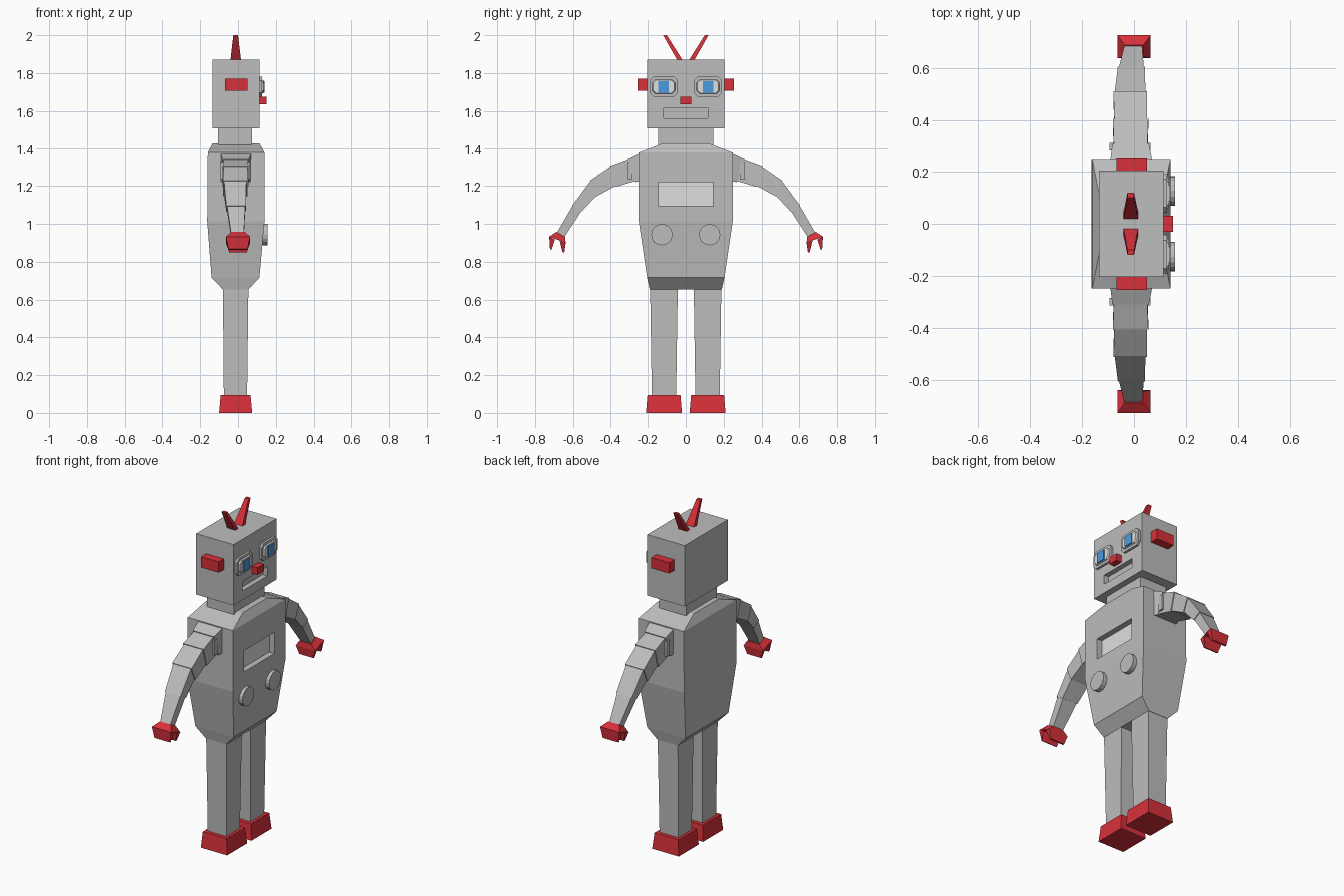
import bpy, bmesh, math
from mathutils import Vector

if "Cube" in bpy.data.objects:
    bpy.data.objects.remove(bpy.data.objects["Cube"])


def material(name, r, g, b):
    m = bpy.data.materials.new(name)
    m.diffuse_color = (r, g, b, 1)
    m.use_nodes = True
    m.node_tree.nodes["Principled BSDF"].inputs["Base Color"].default_value = m.diffuse_color
    return m


GREY = material("metal grey", 0.51, 0.51, 0.51)
LIGHT = material("light grey", 0.74, 0.74, 0.72)
RED = material("red", 0.68, 0.03, 0.042)
BLUE = material("blue", 0.075, 0.32, 0.75)


def loft(name, rings, mat):
    """Solid through a sequence of equal-sized rings, capped at both ends."""
    bm = bmesh.new()
    loops = [[bm.verts.new(p) for p in ring] for ring in rings]
    n = len(loops[0])
    for a, b in zip(loops, loops[1:]):
        for i in range(n):
            j = (i + 1) % n
            bm.faces.new((a[i], a[j], b[j], b[i]))
    bm.faces.new(loops[0])
    bm.faces.new(loops[-1])
    bmesh.ops.recalc_face_normals(bm, faces=bm.faces)
    me = bpy.data.meshes.new(name)
    bm.to_mesh(me)
    bm.free()
    me.materials.append(mat)
    ob = bpy.data.objects.new(name, me)
    bpy.context.collection.objects.link(ob)
    return ob


def rect(z, x0, x1, y0, y1):
    return [(x0, y0, z), (x1, y0, z), (x1, y1, z), (x0, y1, z)]


def box(name, x0, x1, y0, y1, z0, z1, mat):
    return loft(name, [rect(z0, x0, x1, y0, y1), rect(z1, x0, x1, y0, y1)], mat)


def octagon(x, cy, cz, hy, hz, c):
    pts = [(hy, hz - c), (hy - c, hz), (c - hy, hz), (-hy, hz - c),
           (-hy, c - hz), (c - hy, -hz), (hy - c, -hz), (hy, c - hz)]
    return [(x, cy + a, cz + b) for a, b in pts]


def circle(x, cy, cz, r, n=16):
    return [(x, cy + r * math.cos(2 * math.pi * i / n),
             cz + r * math.sin(2 * math.pi * i / n)) for i in range(n)]


def band(s, outer, inner, cx, w, k=1.0):
    """Rectangular cross-section of an arm or claw, scaled by k about its middle."""
    o, i = Vector(outer), Vector(inner)
    mid = (o + i) / 2
    o, i, w = mid + (o - mid) * k, mid + (i - mid) * k, w * k
    return [(cx - w, s * o.x, o.y), (cx + w, s * o.x, o.y),
            (cx + w, s * i.x, i.y), (cx - w, s * i.x, i.y)]


def cut(ob, *extent):
    cutter = box("recess_cutter", *extent, GREY)
    cutter.hide_render = True
    mod = ob.modifiers.new("recess", 'BOOLEAN')
    mod.operation = 'DIFFERENCE'
    mod.solver = 'EXACT'
    mod.object = cutter
    bpy.context.view_layer.objects.active = ob
    bpy.ops.object.modifier_apply(modifier=mod.name)
    bpy.data.objects.remove(cutter)


# Torso with chest window
torso = loft("torso", [
    rect(0.653, -0.08, 0.055, -0.19, 0.19),
    rect(0.716, -0.14, 0.113, -0.204, 0.204),
    rect(1.013, -0.163, 0.14, -0.248, 0.248),
    rect(1.38, -0.16, 0.14, -0.248, 0.248),
    rect(1.43, -0.135, 0.113, -0.118, 0.118)], GREY)
cut(torso, 0.105, 0.2, -0.145, 0.145, 1.093, 1.22)
box("chest_panel", 0.103, 0.107, -0.144, 0.144, 1.094, 1.219, LIGHT)

# Neck and head with mouth slot
box("neck", -0.105, 0.075, -0.145, 0.145, 1.40, 1.52, GREY)
head = box("head", -0.135, 0.113, -0.204, 0.204, 1.507, 1.872, GREY)
cut(head, 0.083, 0.2, -0.117, 0.117, 1.562, 1.618)

# Nose
box("nose", 0.11, 0.15, -0.03, 0.03, 1.634, 1.676, RED)

for s, side in ((-1, "right"), (1, "left")):
    # Eye: frame, lens and iris
    ey = s * 0.117
    loft(side + "_eye_frame", [octagon(0.11, ey, 1.728, 0.074, 0.053, 0.02),
                               octagon(0.127, ey, 1.728, 0.074, 0.053, 0.02)], GREY)
    loft(side + "_eye_lens", [octagon(0.12, ey, 1.728, 0.064, 0.04, 0.015),
                              octagon(0.135, ey, 1.728, 0.056, 0.034, 0.015)], LIGHT)
    box(side + "_iris", 0.133, 0.141, ey - 0.028, ey + 0.028, 1.695, 1.757, BLUE)

    # Ear and antenna
    y0, y1 = sorted((s * 0.20, s * 0.254))
    box(side + "_ear", -0.068, 0.05, y0, y1, 1.706, 1.77, RED)
    b0, b1 = sorted((s * 0.017, s * 0.045))
    t0, t1 = sorted((s * 0.10, s * 0.12))
    loft(side + "_antenna", [rect(1.868, -0.04, 0.016, b0, b1),
                             rect(2.0, -0.025, 0.0, t0, t1)], RED)

    # Chest knob
    loft(side + "_knob", [circle(0.11, s * 0.126, 0.943, 0.056),
                          circle(0.157, s * 0.126, 0.943, 0.056)], GREY)

    # Leg and foot
    ly = s * 0.115
    loft(side + "_leg", [rect(0.08, -0.075, 0.048, ly - 0.064, ly + 0.064),
                         rect(0.67, -0.08, 0.055, ly - 0.073, ly + 0.073)], GREY)
    loft(side + "_foot", [rect(0.0, -0.10, 0.075, ly - 0.095, ly + 0.095),
                          rect(0.095, -0.092, 0.066, ly - 0.087, ly + 0.087)], RED)

    # Arm: overlapping tapered segments (outer point, inner point, x middle, half width)
    joints = [((0.235, 1.38), (0.235, 1.225), -0.010, 0.082),
              ((0.31, 1.345), (0.27, 1.22), -0.013, 0.070),
              ((0.405, 1.305), (0.375, 1.195), -0.013, 0.068),
              ((0.51, 1.228), (0.475, 1.145), -0.015, 0.064),
              ((0.605, 1.095), (0.553, 1.066), -0.010, 0.052),
              ((0.685, 0.952), (0.645, 0.93), -0.003, 0.034)]
    for i, (a, b) in enumerate(zip(joints, joints[1:])):
        loft(f"{side}_arm_segment_{i + 1}",
             [band(s, *a, k=1.0 if i == 0 else 0.92), band(s, *b)], GREY)
    y0, y1 = sorted((s * 0.285, s * 0.313))
    box(side + "_shoulder_flange", -0.094, 0.064, y0, y1, 1.235, 1.325, GREY)

    # Hand: palm and two claw fingers
    loft(side + "_palm", [band(s, (0.688, 0.957), (0.642, 0.932), 0.0, 0.036),
                          band(s, (0.725, 0.932), (0.638, 0.90), 0.0, 0.064)], RED)
    loft(side + "_outer_finger", [band(s, (0.725, 0.932), (0.695, 0.918), 0.0, 0.064),
                                  band(s, (0.721, 0.867), (0.713, 0.863), 0.0, 0.05)], RED)
    loft(side + "_inner_finger", [band(s, (0.67, 0.91), (0.638, 0.90), 0.0, 0.064),
                                  band(s, (0.654, 0.848), (0.645, 0.85), 0.0, 0.046)], RED)
